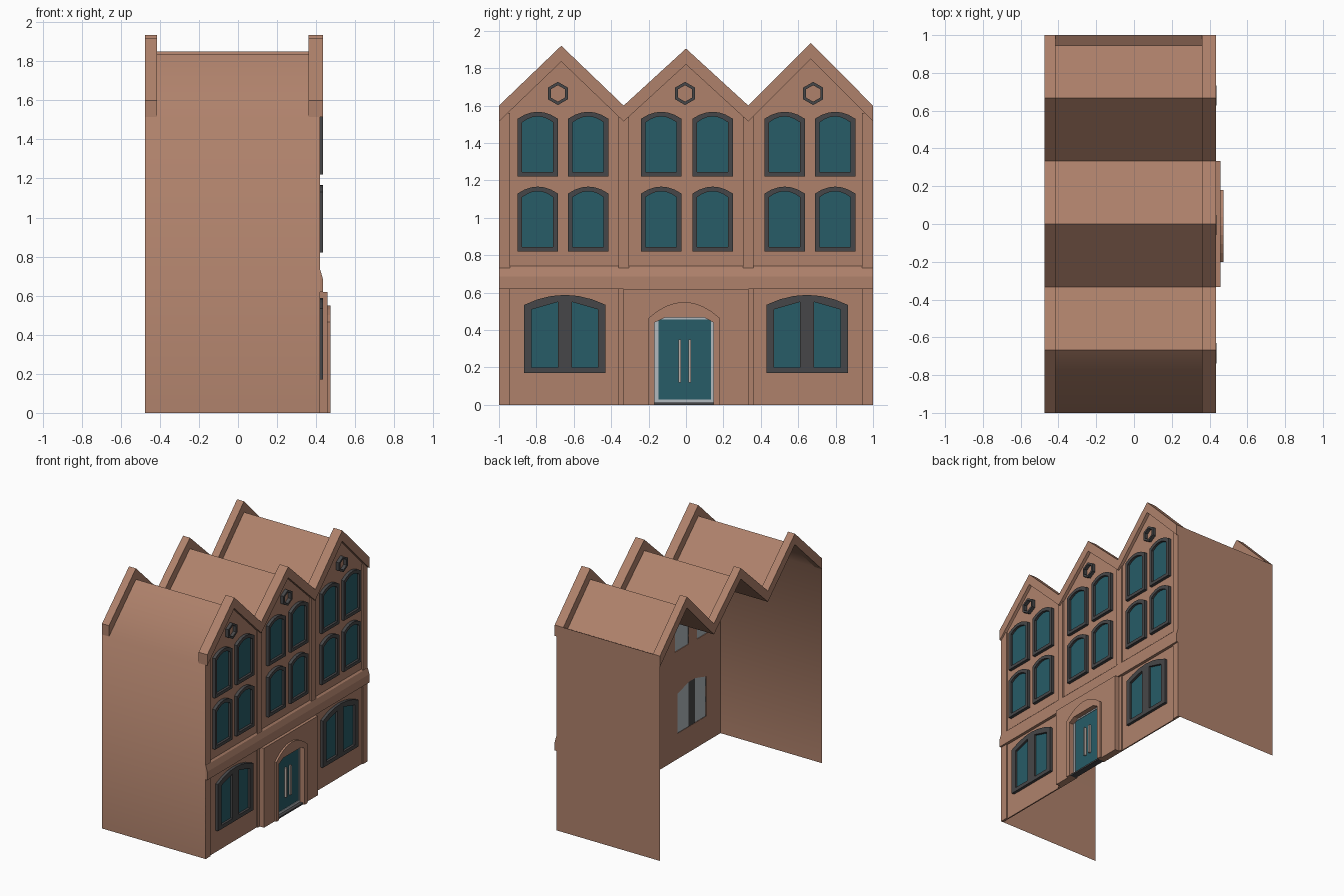
import bpy, bmesh, math
from mathutils import Matrix

if "Cube" in bpy.data.objects:
    bpy.data.objects.remove(bpy.data.objects["Cube"])


def material(name, rgb):
    m = bpy.data.materials.new(name)
    m.diffuse_color = (*rgb, 1)
    m.use_nodes = True
    m.node_tree.nodes["Principled BSDF"].inputs["Base Color"].default_value = m.diffuse_color
    return m


BRICK = material("warm brick", (0.43, 0.222, 0.148))
TEAL = material("teal glass", (0.020, 0.107, 0.137))
DARK = material("dark grey frame", (0.062, 0.062, 0.065))
PALE = material("pale grey metal", (0.45, 0.49, 0.52))
HANDLE = material("handle beige", (0.50, 0.43, 0.39))

# local x -> world y, local y -> world z, extrusion -> world x
TO_FACADE = Matrix(((0, 0, 1, 0), (1, 0, 0, 0), (0, 1, 0, 0), (0, 0, 0, 1)))


def add_object(name, mesh, mat):
    mesh.materials.clear()
    mesh.materials.append(mat)
    ob = bpy.data.objects.new(name, mesh)
    bpy.context.collection.objects.link(ob)
    return ob


def plate(name, outline, x0, x1, mat, holes=()):
    """Filled (y, z) outline with holes, extruded from x0 to x1."""
    cu = bpy.data.curves.new(name, 'CURVE')
    cu.dimensions = '2D'
    cu.fill_mode = 'BOTH'
    cu.extrude = (x1 - x0) / 2
    for loop in (outline, *holes):
        sp = cu.splines.new('POLY')
        sp.points.add(len(loop) - 1)
        for p, (y, z) in zip(sp.points, loop):
            p.co = (y, z, 0, 1)
        sp.use_cyclic_u = True
    tmp = bpy.data.objects.new(name + "_curve", cu)
    bpy.context.collection.objects.link(tmp)
    bpy.context.view_layer.update()
    dg = bpy.context.evaluated_depsgraph_get()
    mesh = bpy.data.meshes.new_from_object(tmp.evaluated_get(dg))
    bpy.data.objects.remove(tmp)
    mesh.transform(Matrix.Translation(((x0 + x1) / 2, 0, 0)) @ TO_FACADE)
    bm = bmesh.new()
    bm.from_mesh(mesh)
    bmesh.ops.remove_doubles(bm, verts=bm.verts, dist=1e-5)
    bmesh.ops.recalc_face_normals(bm, faces=bm.faces)
    bm.to_mesh(mesh)
    bm.free()
    for p in mesh.polygons:
        p.use_smooth = False
    return add_object(name, mesh, mat)


def rect(y0, y1, z0, z1):
    return [(y0, z0), (y1, z0), (y1, z1), (y0, z1)]


def arch(y0, y1, z0, spring, top, n=6):
    """Rectangle with a shallow arched head."""
    pts = [(y0, z0), (y1, z0)]
    for i in range(n + 1):
        t = i / n
        pts.append((y1 + (y0 - y1) * t, spring + (top - spring) * 4 * t * (1 - t)))
    return pts


def sheet(name, path, x0, x1, mat):
    """Single-sided strip following a (y, z) path."""
    verts = [(x, y, z) for y, z in path for x in (x0, x1)]
    faces = [(2 * i, 2 * i + 2, 2 * i + 3, 2 * i + 1) for i in range(len(path) - 1)]
    mesh = bpy.data.meshes.new(name)
    mesh.from_pydata(verts, [], faces)
    return add_object(name, mesh, mat)


# Gable line: three peaks of slightly different height
T = 1 / 3
GABLE = [(-1, 1.6), (-2 * T, 1.92), (-T, 1.6), (0, 1.905), (T, 1.6), (2 * T, 1.935), (1, 1.6)]
LOW = [(y, z - 0.085) for y, z in GABLE]

# Side walls and sunken roof as one folded shell, open at the back
path = [(-1, 0)] + LOW[:-1] + [(0.945, 1.57), (1, 1.6), (1, 0)]
shell = sheet("walls_and_roof", path, -0.475, 0.42, BRICK)
bpy.context.view_layer.objects.active = shell
shell.select_set(True)
bpy.ops.object.shade_smooth_by_angle(angle=math.radians(50))
shell.select_set(False)

# Raised gable parapets, front and back
for name, x0, x1 in (("street_parapet", 0.36, 0.435), ("rear_parapet", -0.475, -0.415)):
    plate(name, GABLE + LOW[::-1], x0, x1, BRICK)

# Window layout
UPPER = [(y, z) for z in (0.82, 1.22) for y in (-0.9, -0.63, -0.24, 0.035, 0.42, 0.69)]
upper_holes = [arch(y + 0.024, y + 0.19, z + 0.025, z + 0.29, z + 0.322) for y, z in UPPER]
GROUND = (-0.865, 0.43)
ground_holes = [[(y + .04, .2), (y + .395, .2), (y + .395, .51),
                 (y + .255, .55), (y + .18, .55), (y + .04, .51)] for y in GROUND]

# Facade walls
plate("upper_wall", [(-1, 0.7), (1, 0.7)] + [(y, z - 0.04) for y, z in GABLE[::-1]],
      0.402, 0.410, BRICK, upper_holes)
plate("ground_wall", [(-1, 0), (-0.16, 0), (-0.16, 0.46), (0.14, 0.46), (0.14, 0),
                      (1, 0), (1, 0.64), (-1, 0.64)], 0.402, 0.412, BRICK, ground_holes)

# Sloped string course between the floors
profile = [(0.402, 0.62), (0.435, 0.62), (0.435, 0.685), (0.422, 0.73), (0.402, 0.75)]
mesh = bpy.data.meshes.new("string_course")
n = len(profile)
mesh.from_pydata([(x, y, z) for y in (-1, 1) for x, z in profile], [],
                 [tuple(range(n)), tuple(range(2 * n - 1, n - 1, -1))] +
                 [(i, i + n, (i + 1) % n + n, (i + 1) % n) for i in range(n)])
add_object("string_course", mesh, BRICK)

# Pilasters on both floors
for side in (-1, 1):
    for a, b in ((0.94, 1.0), (0.305, 0.36)):
        y0, y1 = sorted((a * side, b * side))
        plate("upper_pilaster", rect(y0, y1, 0.72, 1.56), 0.405, 0.421, BRICK)
        plate("ground_pilaster", rect(y0, y1, 0, 0.62), 0.405, 0.421, BRICK)

# Upper windows: frame, glass, pale lining seen from inside
for (y, z), hole in zip(UPPER, upper_holes):
    plate("window_frame", arch(y, y + 0.215, z, z + 0.31, z + 0.347), 0.404, 0.434, DARK, [hole])
    plate("window_glass", hole, 0.412, 0.416, TEAL)
    plate("window_lining", hole, 0.407, 0.411, PALE)

# Ground floor double windows
for y in GROUND:
    panes = [[(y + .04, .2), (y + .18, .2), (y + .18, .55), (y + .04, .51)],
             [(y + .255, .2), (y + .395, .2), (y + .395, .51), (y + .255, .55)]]
    plate("double_window_frame", arch(y, y + 0.435, 0.17, 0.535, 0.588), 0.404, 0.434, DARK, panes)
    for p in panes:
        plate("double_window_glass", p, 0.412, 0.416, TEAL)
        plate("double_window_lining", p, 0.407, 0.411, PALE)

# Hexagonal gable vents
for y in (-0.685, -0.005, 0.68):
    ring = [[(y + r * math.sin(k * math.pi / 3), 1.665 + r * math.cos(k * math.pi / 3))
             for k in range(6)] for r in (0.062, 0.044)]
    plate("gable_vent", ring[0], 0.405, 0.436, DARK, [ring[1]])

# Entrance bay and arched door surround
opening = [(0.148, 0), (0.148, 0.44), (0.1, 0.466), (-0.115, 0.466), (-0.168, 0.44), (-0.168, 0)]
plate("entrance_bay", [(-T, 0)] + [(-T, 0.62), (T, 0.62), (T, 0)] + opening, 0.412, 0.458, BRICK)
head = arch(-0.2, 0.18, 0, 0.465, 0.55, 8)
plate("door_surround", head[1:] + head[:1] + opening[::-1], 0.45, 0.473, BRICK)

# Door with pale frame and two long handles
plate("door_frame", rect(-0.168, 0.148, 0.012, 0.466), 0.418, 0.434, PALE,
      [rect(-0.148, 0.134, 0.03, 0.456)])
plate("door_leaf", rect(-0.15, 0.136, 0.028, 0.458), 0.422, 0.430, TEAL)
plate("door_threshold", rect(-0.168, 0.148, 0, 0.012), 0.412, 0.46, DARK)
for y in (-0.033, 0.02):
    plate("door_handle", rect(y - 0.007, y + 0.007, 0.12, 0.35), 0.430, 0.446, HANDLE)
